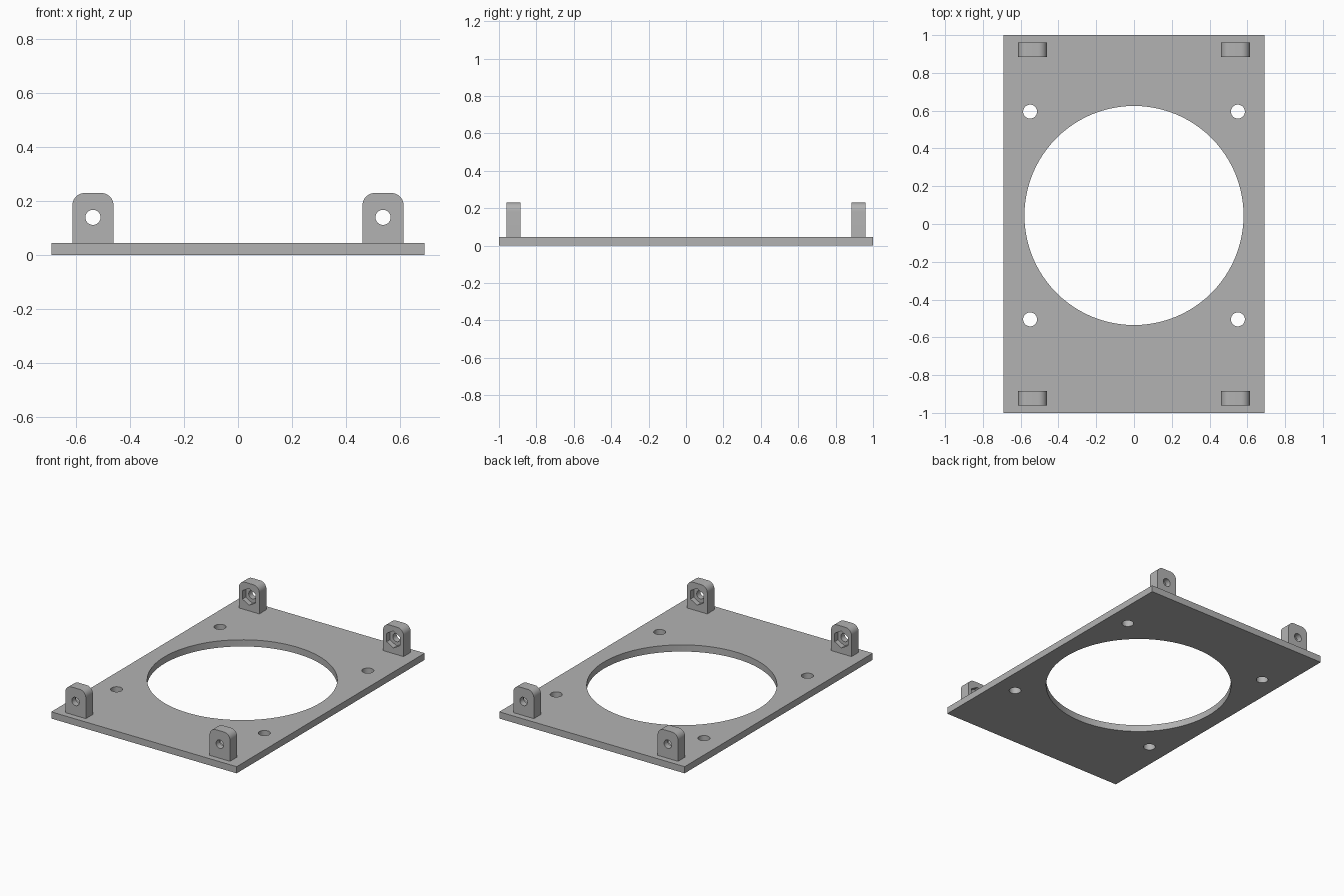
import bpy
import bmesh
from math import sin, cos, pi, radians
from mathutils import Matrix

cube = bpy.data.objects.get("Cube")
if cube:
    bpy.data.objects.remove(cube, do_unlink=True)

grey = bpy.data.materials.new("light grey")
grey.use_nodes = True
grey.diffuse_color = (0.45, 0.45, 0.45, 1)
grey.node_tree.nodes["Principled BSDF"].inputs["Base Color"].default_value = (0.45, 0.45, 0.45, 1)


def extrude(name, outline, depth, matrix=Matrix()):
    """Solid from a flat outline in local xy, extruded along local z."""
    bm = bmesh.new()
    face = bm.faces.new([bm.verts.new((x, y, 0)) for x, y in outline])
    top = bmesh.ops.extrude_face_region(bm, geom=[face])["geom"]
    bmesh.ops.translate(bm, vec=(0, 0, depth),
                        verts=[v for v in top if isinstance(v, bmesh.types.BMVert)])
    bmesh.ops.transform(bm, matrix=matrix, verts=bm.verts)
    bmesh.ops.recalc_face_normals(bm, faces=bm.faces)
    mesh = bpy.data.meshes.new(name)
    bm.to_mesh(mesh)
    bm.free()
    mesh.materials.append(grey)
    obj = bpy.data.objects.new(name, mesh)
    bpy.context.collection.objects.link(obj)
    return obj


def arc(cx, cy, r, start, end, n):
    return [(cx + r * cos(start + (end - start) * i / n),
             cy + r * sin(start + (end - start) * i / n)) for i in range(n + 1)]


def circle(cx, cy, r, n, start=0.0):
    return arc(cx, cy, r, start, start + 2 * pi, n)[:-1]


def cut(obj, cutter):
    cutter.hide_render = True
    bpy.context.view_layer.objects.active = obj
    mod = obj.modifiers.new("cut", "BOOLEAN")
    mod.operation = "DIFFERENCE"
    mod.solver = "EXACT"
    mod.object = cutter
    bpy.ops.object.modifier_apply(modifier=mod.name)
    bpy.data.objects.remove(cutter, do_unlink=True)


def finish(obj):
    bpy.ops.object.select_all(action="DESELECT")
    obj.select_set(True)
    bpy.context.view_layer.objects.active = obj
    bpy.ops.object.shade_smooth_by_angle(angle=radians(30))


# Base plate with a large opening and four screw holes
W, L, T = 0.69, 1.0, 0.045
CY = 0.045
plate = extrude("base_plate", [(-W, -L), (W, -L), (W, L), (-W, L)], T)
below = Matrix.Translation((0, 0, -0.1))
cut(plate, extrude("opening_cutter", circle(0, CY, 0.58, 96), 0.3, below))
for sx in (-1, 1):
    for sy in (-1, 1):
        hole = circle(sx * 0.55, CY + sy * 0.55, 0.037, 32)
        cut(plate, extrude("screw_cutter", hole, 0.3, below))
finish(plate)

# Upright lugs: rounded top, bolt hole, hexagonal nut pocket on the inner face
HALF, TOP, R, AXIS = 0.076, 0.23, 0.045, 0.14
OUTER, THICK, POCKET = 0.96, 0.075, 0.035
profile = ([(-HALF, T), (HALF, T)]
           + arc(HALF - R, TOP - R, R, 0, pi / 2, 10)
           + arc(-HALF + R, TOP - R, R, pi / 2, pi, 10))
for sx, side in ((-1, "right"), (1, "left")):
    for sy, end in ((-1, "front"), (1, "back")):
        # local z runs from the outer face towards the plate centre
        place = (Matrix.Translation((sx * 0.537, sy * OUTER, 0))
                 @ Matrix.Rotation(0 if sy < 0 else pi, 4, "Z")
                 @ Matrix(((1, 0, 0, 0), (0, 0, 1, 0), (0, 1, 0, 0), (0, 0, 0, 1))))
        lug = extrude(f"{end}_{side}_lug", profile, THICK, place)
        cut(lug, extrude("bolt_cutter", circle(0, AXIS, 0.028, 32), 0.3,
                         place @ Matrix.Translation((0, 0, -0.1))))
        cut(lug, extrude("nut_cutter", circle(0, AXIS, 0.057, 6, pi / 2), 0.2,
                         place @ Matrix.Translation((0, 0, THICK - POCKET))))
        finish(lug)
